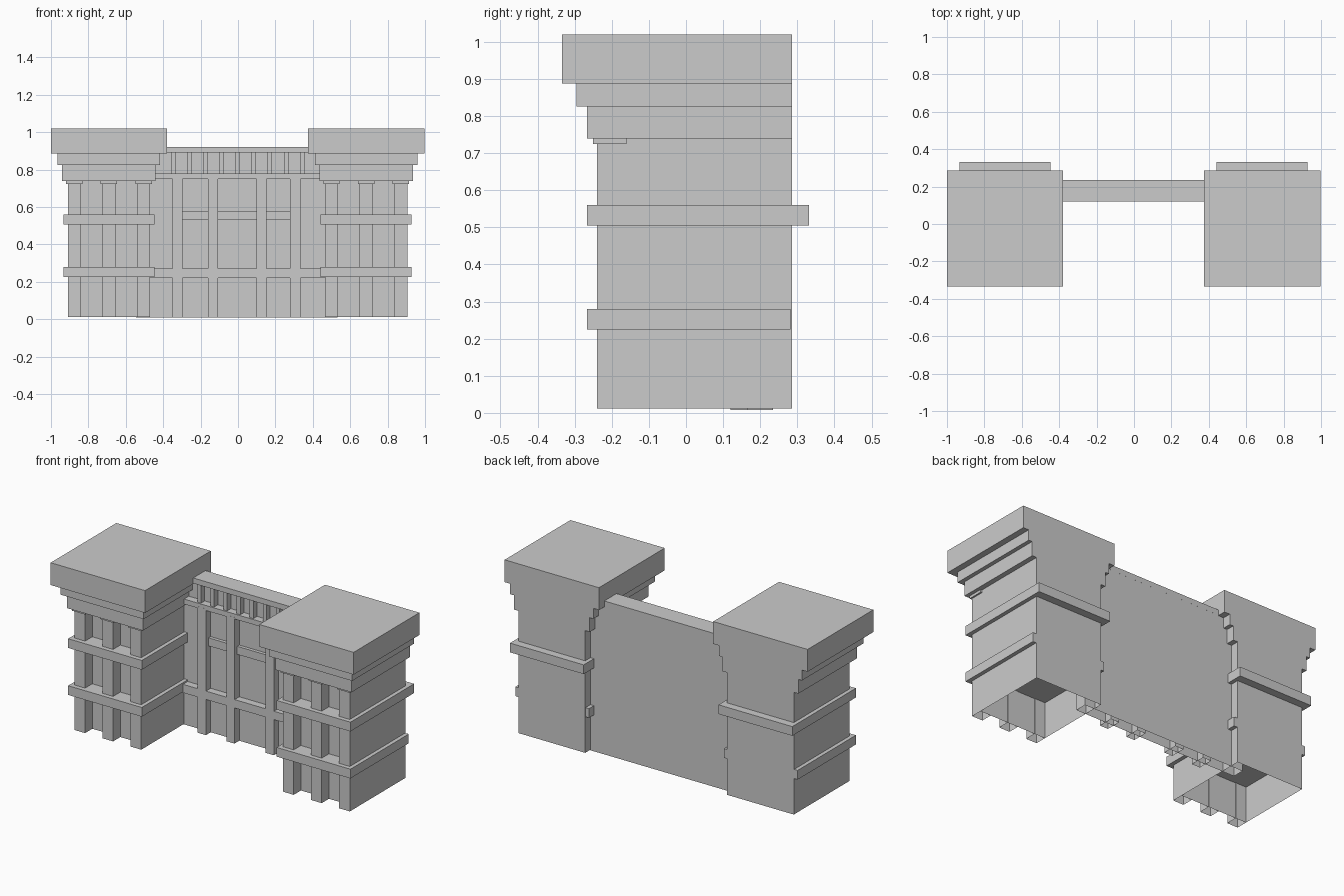
import bpy, bmesh
from mathutils import Vector

if "Cube" in bpy.data.objects:
    bpy.data.objects.remove(bpy.data.objects["Cube"])


def box(name, x, y, z, open_bottom=False):
    """Axis-aligned box from (min, max) ranges; optionally without its floor."""
    bm = bmesh.new()
    bmesh.ops.create_cube(bm, size=1)
    for v in bm.verts:
        v.co = Vector([r[0] if c < 0 else r[1] for c, r in zip(v.co, (x, y, z))])
    bm.normal_update()
    if open_bottom:
        floor = [f for f in bm.faces if f.normal.z < -0.5]
        bmesh.ops.delete(bm, geom=floor, context='FACES_ONLY')
    me = bpy.data.meshes.new(name)
    bm.to_mesh(me)
    bm.free()
    ob = bpy.data.objects.new(name, me)
    bpy.context.collection.objects.link(ob)
    return ob


BACK = 0.285
BASE = 0.012

# Two identical towers
for side, cx in (("left", -0.69), ("right", 0.685)):
    def part(name, half, y, z, dx=0.0, open_bottom=False):
        x = (cx + dx - half, cx + dx + half)
        return box(f"{side}_tower_{name}", x, y, z, open_bottom)

    part("body", 0.22, (-0.172, BACK), (BASE, 0.74), open_bottom=True)

    # Front pilasters with small capitals
    for i, dx in enumerate((-0.185, 0, 0.185)):
        part(f"pilaster_{i}", 0.035, (-0.24, -0.17), (BASE, 0.73), dx, True)
        part(f"capital_{i}", 0.044, (-0.25, -0.16), (0.724, 0.742), dx)

    # Horizontal bands
    part("lower_band", 0.243, (-0.267, 0.282), (0.225, 0.28))
    part("upper_band", 0.243, (-0.267, 0.332), (0.505, 0.56))

    # Stepped cornice and cap block
    part("cornice_lower", 0.25, (-0.267, BACK), (0.74, 0.825))
    part("cornice_upper", 0.274, (-0.295, BACK), (0.825, 0.887))
    part("cap", 0.311, (-0.334, BACK), (0.887, 1.02))

# Connecting wall
WX = (-0.545, 0.532)
box("wall_panel", WX, (0.165, 0.235), (0.008, 0.90), True)
box("wall_coping", (-0.46, 0.455), (0.12, 0.2352), (0.89, 0.922))

# Frame of posts and rails on the wall front
for i, x in enumerate((-0.323, -0.134, 0.125, 0.306)):
    box(f"wall_post_{i}", (x - 0.027, x + 0.027), (0.12, 0.21), (0.008, 0.76), True)
box("wall_lower_rail", WX, (0.1205, 0.21), (0.22, 0.27))
box("wall_upper_rail", WX, (0.1205, 0.21), (0.75, 0.78))

# Recessed middle rail between the outer posts
box("wall_middle_rail", (-0.30, 0.285), (0.145, 0.21), (0.53, 0.578))

# Small balusters under the coping
for i in range(9):
    x = -0.347 + i * 0.0863
    box(f"baluster_{i}", (x - 0.012, x + 0.012), (0.13, 0.18), (0.775, 0.895))
